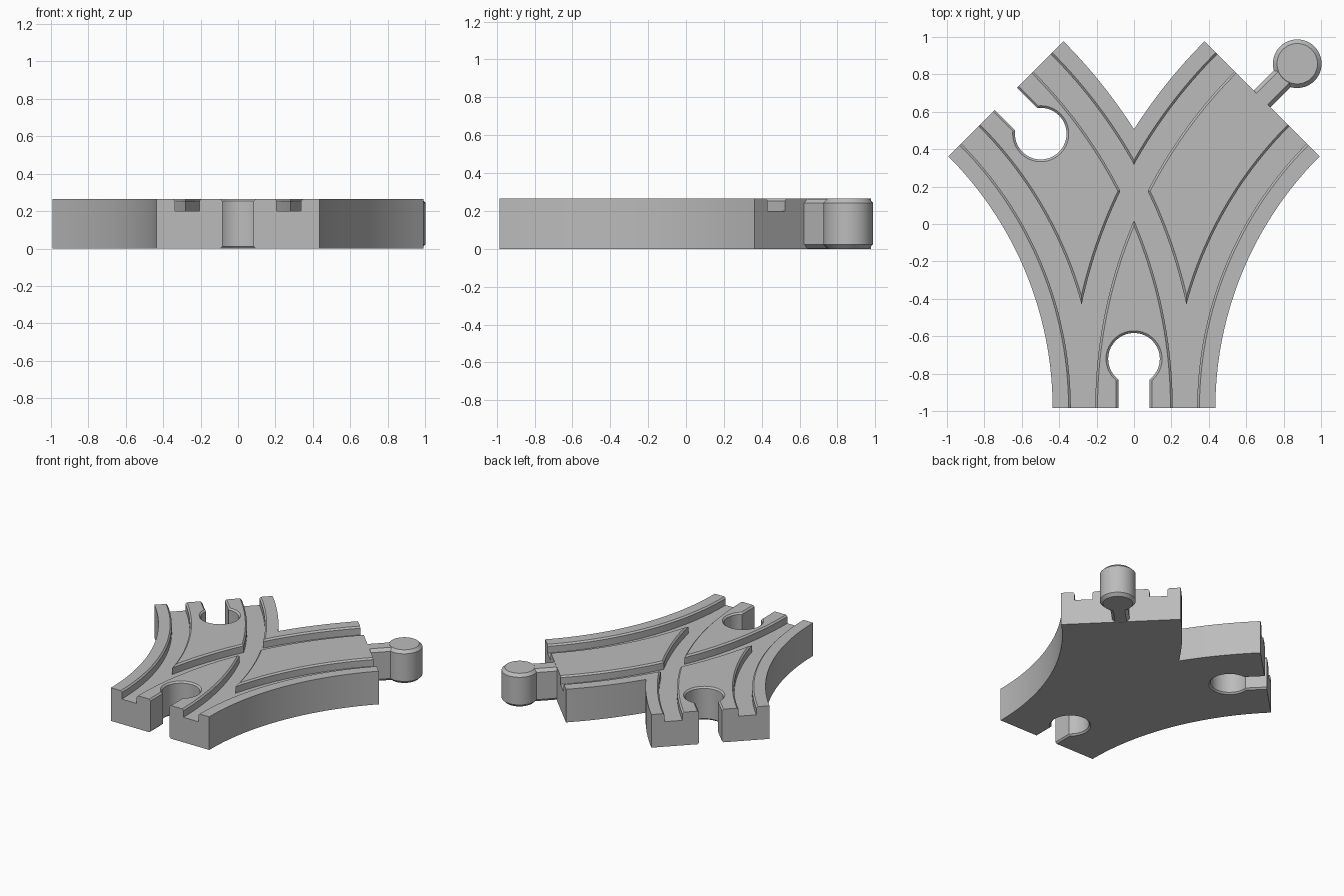
import bpy, bmesh
from math import sin, cos, pi, asin, acos
from mathutils import Matrix, Vector

default = bpy.data.objects.get("Cube")
if default:
    bpy.data.objects.remove(default, do_unlink=True)

RADIUS = 2.34      # centre line of each curved branch
HALF = 0.435       # half width of the track
FRONT = -0.985     # y of the front end
HEIGHT = 0.265
SWEEP = pi / 4

grey = bpy.data.materials.new("Track Grey")
grey.use_nodes = True
tint = (0.5, 0.5, 0.5, 1)
grey.diffuse_color = tint
grey.node_tree.nodes["Principled BSDF"].inputs["Base Color"].default_value = tint


def loft(name, rings, frame=Matrix()):
    """Closed solid skinned through equal-sized rings of points."""
    bm = bmesh.new()
    loops = [[bm.verts.new(frame @ Vector(p)) for p in ring] for ring in rings]
    for a, b in zip(loops, loops[1:]):
        for i in range(len(a)):
            j = (i + 1) % len(a)
            bm.faces.new((a[i], a[j], b[j], b[i]))
    bm.faces.new(loops[0])
    bm.faces.new(loops[-1])
    bmesh.ops.recalc_face_normals(bm, faces=bm.faces)
    mesh = bpy.data.meshes.new(name)
    bm.to_mesh(mesh)
    bm.free()
    mesh.materials.append(grey)
    obj = bpy.data.objects.new(name, mesh)
    bpy.context.collection.objects.link(obj)
    return obj


def arc_point(radius, angle, side=1):
    return (side * (RADIUS - radius * cos(angle)), FRONT + radius * sin(angle))


def end_frame(side):
    """Frame at a branch end, with local +y pointing out of the track."""
    x, y = arc_point(RADIUS, SWEEP, side)
    return Matrix.Translation((x, y, 0)) @ Matrix.Rotation(-side * SWEEP, 4, 'Z')


def activate(obj):
    bpy.ops.object.select_all(action='DESELECT')
    obj.select_set(True)
    bpy.context.view_layer.objects.active = obj


def cut(target, cutter):
    cutter.hide_render = True
    activate(target)
    mod = target.modifiers.new("Cut", 'BOOLEAN')
    mod.operation = 'DIFFERENCE'
    mod.solver = 'EXACT'
    mod.object = cutter
    bpy.ops.object.modifier_apply(modifier=mod.name)
    bpy.data.objects.remove(cutter, do_unlink=True)


# Forked body: two mirrored curved branches as one outline
STEPS = 36
inner, outer = RADIUS - HALF, RADIUS + HALF
fork = acos(RADIUS / outer)
right = [arc_point(inner, SWEEP * i / STEPS) for i in range(STEPS + 1)]
right += [arc_point(outer, SWEEP + (fork - SWEEP) * i / 12) for i in range(13)]
outline = right + [(-x, y) for x, y in reversed(right[:-1])]
body = loft("track_body", [[(x, y, z) for x, y in outline] for z in (0, HEIGHT)])

# Wheel grooves with chamfered lips, two along each branch
section = [(0.207, 0.2), (0.338, 0.2), (0.338, 0.253),
           (0.378, 0.293), (0.167, 0.293), (0.207, 0.253)]
for side in (1, -1):
    for edge in (1, -1):
        angles = [-0.03 + (SWEEP + 0.06) * i / 40 for i in range(41)]
        rings = [[(*arc_point(RADIUS + edge * d, a, side), z) for d, z in section]
                 for a in angles]
        cut(body, loft("groove_cutter", rings))


# Keyhole sockets, flared at top and bottom
def keyhole(z, grow):
    r, w, depth = 0.138 + grow, 0.084 + grow, 0.264
    start = -pi / 2 + asin(w / r)
    turn = 2 * pi - 2 * asin(w / r)
    pts = [(w, 0.1, z)]
    for i in range(49):
        a = pi / 2 - asin(w / r) - turn * i / 48
        pts.append((r * cos(a), -depth + r * sin(a), z))
    return pts + [(-w, 0.1, z)]


levels = ((-0.02, 0.032), (0.012, 0), (HEIGHT - 0.012, 0), (HEIGHT + 0.02, 0.032))
front_frame = Matrix.Translation((0, FRONT, 0)) @ Matrix.Rotation(pi, 4, 'Z')
for frame in (front_frame, end_frame(-1)):
    cut(body, loft("socket_cutter", [keyhole(z, g) for z, g in levels], frame))

# Connector on the left branch: round head on a chamfered neck
bevel = 0.022


def circle(r, z):
    return [(r * cos(2 * pi * i / 48), 0.265 + r * sin(2 * pi * i / 48), z)
            for i in range(48)]


head = loft("connector_head", [circle(0.13 - bevel, 0), circle(0.13, bevel),
                               circle(0.13, HEIGHT - bevel),
                               circle(0.13 - bevel, HEIGHT)], end_frame(1))
w, low, high = 0.064, 0.002, HEIGHT - 0.002
half_section = [(w - bevel, low), (w, low + bevel), (w, high - bevel), (w - bevel, high)]
neck_section = half_section + [(-x, z) for x, z in reversed(half_section)]
neck = loft("connector_neck", [[(x, y, z) for x, z in neck_section]
                               for y in (-0.001, 0.18)], end_frame(1))

for obj in (body, head, neck):
    activate(obj)
    bpy.ops.object.shade_smooth_by_angle(angle=pi / 6)
